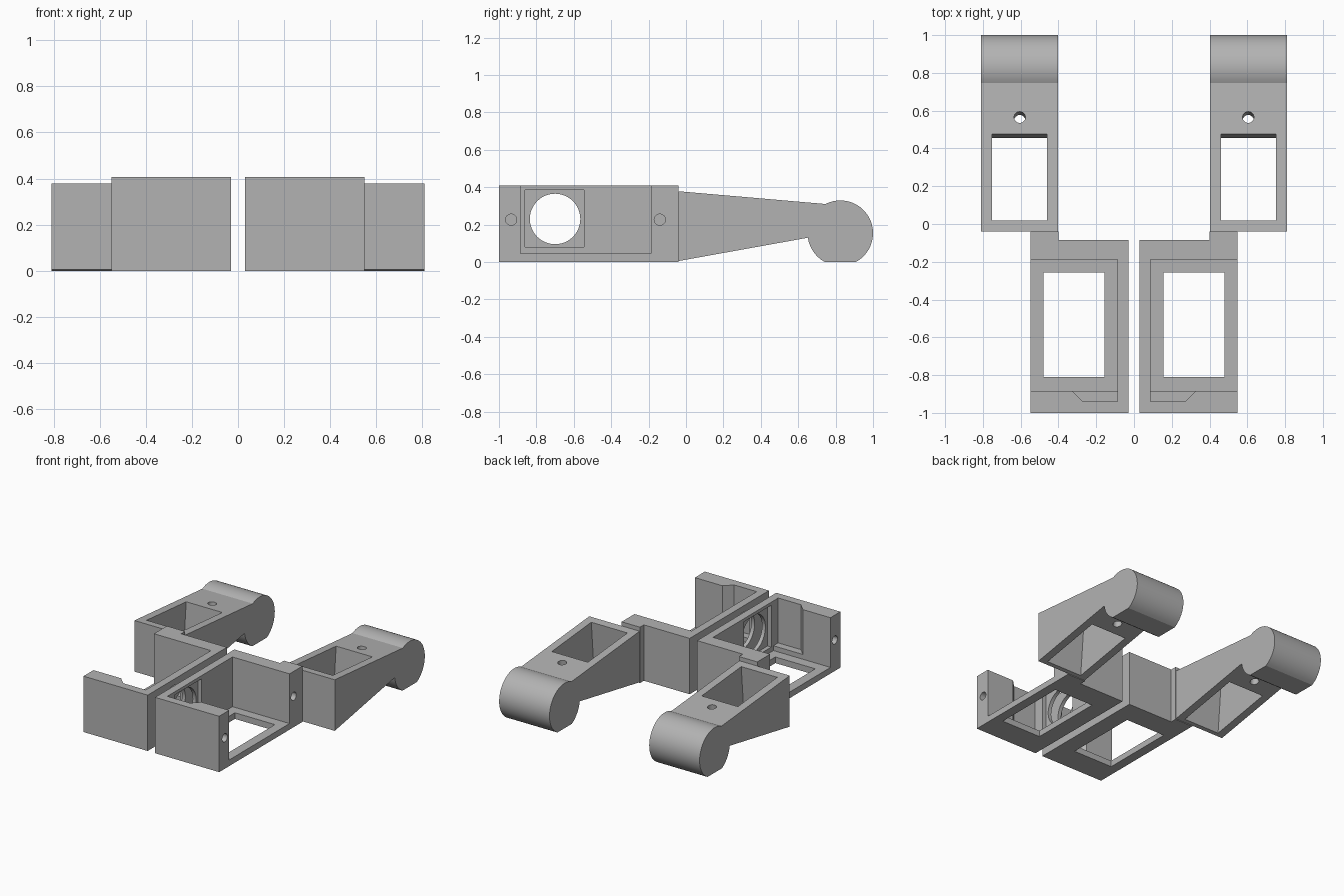
import bpy, bmesh, math
from mathutils import Vector

cube = bpy.data.objects.get("Cube")
if cube:
    bpy.data.objects.remove(cube, do_unlink=True)

grey = bpy.data.materials.new("plain grey")
grey.use_nodes = True
grey.diffuse_color = (0.45, 0.45, 0.45, 1)
grey.node_tree.nodes["Principled BSDF"].inputs["Base Color"].default_value = grey.diffuse_color


def prism(name, points, sweep):
    """Closed solid: a flat outline swept along a vector."""
    bm = bmesh.new()
    face = bm.faces.new([bm.verts.new(p) for p in points])
    moved = bmesh.ops.extrude_face_region(bm, geom=[face])["geom"]
    bmesh.ops.translate(bm, vec=Vector(sweep),
                        verts=[v for v in moved if isinstance(v, bmesh.types.BMVert)])
    bmesh.ops.recalc_face_normals(bm, faces=bm.faces)
    mesh = bpy.data.meshes.new(name)
    bm.to_mesh(mesh)
    bm.free()
    mesh.materials.append(grey)
    ob = bpy.data.objects.new(name, mesh)
    bpy.context.collection.objects.link(ob)
    return ob


def box(name, x, y, z):
    outline = [(x[0], y[0], z[0]), (x[1], y[0], z[0]), (x[1], y[1], z[0]), (x[0], y[1], z[0])]
    return prism(name, outline, (0, 0, z[1] - z[0]))


def bore(name, y, z, radius, x0, x1, sides=48):
    """Round rod along x."""
    turns = [math.tau * i / sides for i in range(sides)]
    ring = [(x0, y + radius * math.cos(a), z + radius * math.sin(a)) for a in turns]
    return prism(name, ring, (x1 - x0, 0, 0))


def activate(ob):
    bpy.ops.object.select_all(action="DESELECT")
    ob.select_set(True)
    bpy.context.view_layer.objects.active = ob


def cut(body, *cutters):
    activate(body)
    for cutter in cutters:
        cutter.hide_render = True
        mod = body.modifiers.new("cut", "BOOLEAN")
        mod.operation, mod.solver, mod.object = "DIFFERENCE", "EXACT", cutter
        bpy.ops.object.modifier_apply(modifier=mod.name)
        bpy.data.objects.remove(cutter, do_unlink=True)


def finish(ob):
    """Smooth round faces and mirror to the other side."""
    activate(ob)
    bpy.ops.object.shade_smooth_by_angle(angle=math.radians(25))
    ob.modifiers.new("mirror", "MIRROR").use_mirror_merge = False


# Housing: outline seen from above, with the step that meets the arm
outline = [(0.03, -1), (0.548, -1), (0.548, -0.04), (0.40, -0.04), (0.40, -0.085), (0.03, -0.085)]
housing = prism("housing", [(x, y, 0) for x, y in outline], (0, 0, 0.408))

notch = [(0.087, -0.94), (0.27, -0.94), (0.325, -0.885), (0.325, -0.8), (0.087, -0.8)]
cut(housing,
    box("cavity", (0.087, 0.7), (-0.885, -0.188), (0.045, 0.6)),
    box("floor_window", (0.155, 0.478), (-0.81, -0.257), (-0.1, 0.2)),
    prism("cable_notch", [(x, y, 0.08) for x, y in notch], (0, 0, 0.5)),
    box("square_recess", (0.057, 0.2), (-0.86, -0.545), (0.08, 0.385)),
    bore("round_window", -0.70, 0.23, 0.135, -0.01, 0.2),
    bore("front_screw_hole", -0.935, 0.226, 0.03, 0.36, 0.7, 24),
    bore("rear_screw_hole", -0.14, 0.226, 0.03, 0.36, 0.7, 24))
finish(housing)

# Arm: tapered beam ending in a round foot with a flat underside
cy, cz, r = 0.825, 0.154, 0.175
start, end = math.radians(117), math.radians(-172)
flat = math.asin(cz / r)
arcs = [(start, -flat, 28), (flat - math.pi, end, 7)]
profile = [(-0.04, 0.005), (-0.04, 0.378)]
for a0, a1, steps in arcs:
    for i in range(steps + 1):
        a = a0 + (a1 - a0) * i / steps
        profile.append((cy + r * math.cos(a), cz + r * math.sin(a)))
arm = prism("arm", [(0.403, y, z) for y, z in profile], (0.407, 0, 0))

# Pocket and pin hole run square to the sloping top
lean = (0, -0.06, -0.7)
pocket = [(0.46, 0.03), (0.752, 0.03), (0.752, 0.49), (0.46, 0.49)]
pin = [(0.605 + 0.03 * math.cos(math.tau * i / 24), 0.58 + 0.03 * math.sin(math.tau * i / 24))
       for i in range(24)]
cut(arm,
    prism("pocket", [(x, y, 0.5) for x, y in pocket], lean),
    prism("pin_hole", [(x, y, 0.5) for x, y in pin], lean))
finish(arm)
